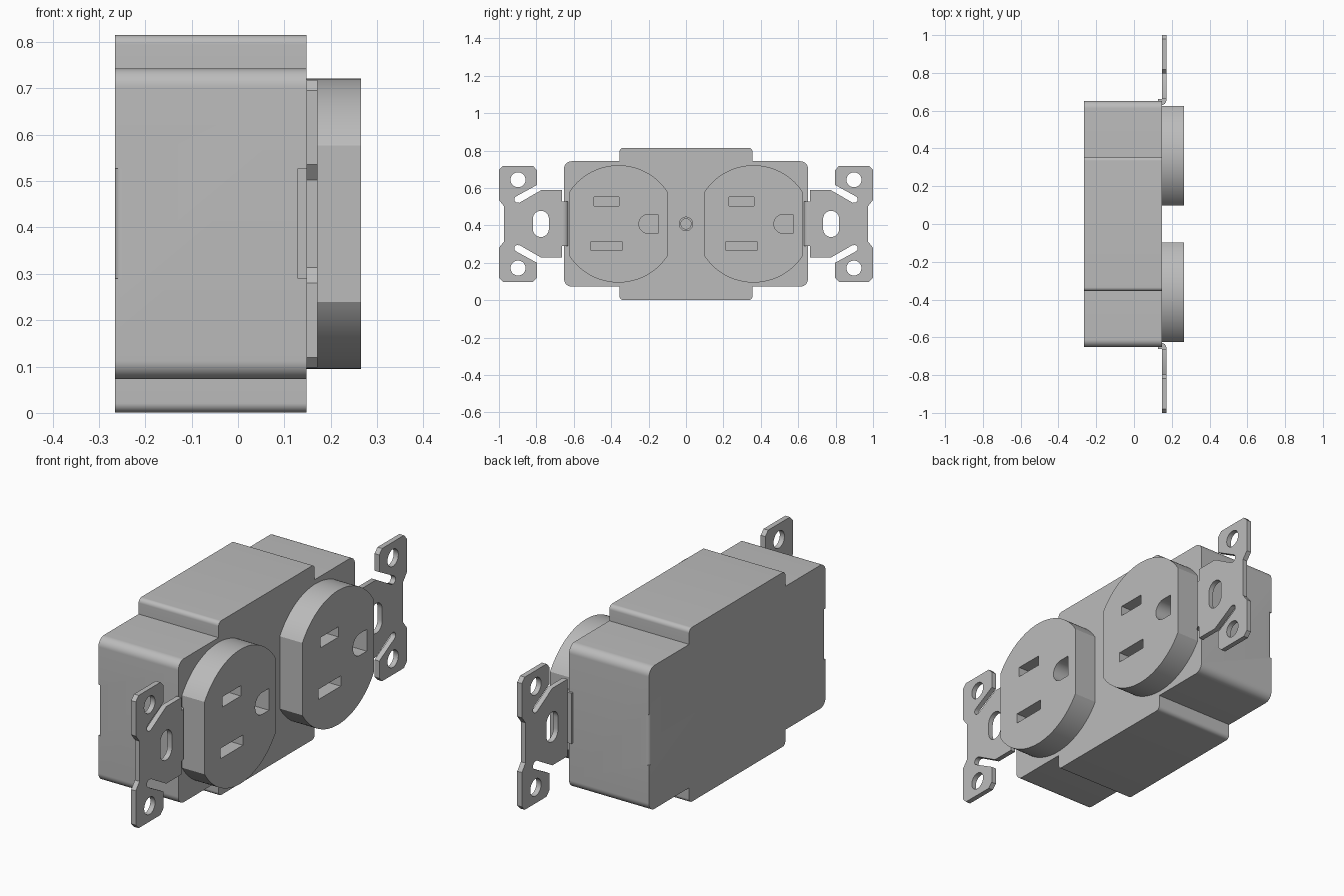
import bpy, bmesh, math
from mathutils import Vector

cube = bpy.data.objects.get("Cube")
if cube:
    bpy.data.objects.remove(cube, do_unlink=True)

grey = bpy.data.materials.new("light_grey")
grey.use_nodes = True
colour = (0.5, 0.5, 0.5, 1)
grey.diffuse_color = colour
grey.node_tree.nodes["Principled BSDF"].inputs["Base Color"].default_value = colour

MID = 0.408            # height of the centre line
BACK, FACE, PLATE, FRONT = -0.265, 0.148, 0.172, 0.265


def extrude(name, pts, lo, hi, axis="x"):
    """Solid from an outline: (y, z) swept along x, or (x, y) swept along z."""
    bm = bmesh.new()
    place = (lambda p, h: (h, *p)) if axis == "x" else (lambda p, h: (*p, h))
    face = bm.faces.new([bm.verts.new(place(p, lo)) for p in pts])
    new = bmesh.ops.extrude_face_region(bm, geom=[face])["geom"]
    step = Vector(place((0, 0), hi - lo))
    bmesh.ops.translate(bm, vec=step, verts=[v for v in new if isinstance(v, bmesh.types.BMVert)])
    bmesh.ops.recalc_face_normals(bm, faces=bm.faces)
    mesh = bpy.data.meshes.new(name)
    bm.to_mesh(mesh)
    bm.free()
    mesh.materials.append(grey)
    ob = bpy.data.objects.new(name, mesh)
    bpy.context.collection.objects.link(ob)
    return ob


def arc(cy, cz, r, start, end, n=12):
    angles = [math.radians(start + (end - start) * i / n) for i in range(n + 1)]
    return [(cy + r * math.cos(a), cz + r * math.sin(a)) for a in angles]


def circle(cy, cz, r):
    return arc(cy, cz, r, 0, 360, 48)[:-1]


def box(y0, y1, z0, z1):
    return [(y0, z0), (y1, z0), (y1, z1), (y0, z1)]


def finish(ob, cutters=()):
    """Cut the holes, then smooth the curved walls."""
    for c in cutters:
        c.hide_render = True
        mod = ob.modifiers.new("cut", "BOOLEAN")
        mod.operation, mod.solver, mod.object = "DIFFERENCE", "EXACT", c
    bpy.ops.object.select_all(action="DESELECT")
    ob.select_set(True)
    bpy.context.view_layer.objects.active = ob
    for mod in list(ob.modifiers):
        bpy.ops.object.modifier_apply(modifier=mod.name)
    for c in cutters:
        bpy.data.objects.remove(c, do_unlink=True)
    bpy.ops.object.shade_smooth_by_angle(angle=math.radians(30))


# Housing: a wide block with a taller middle, all outer corners rounded
def quarter():
    """Upper right quarter of the housing outline, relative to the centre line."""
    return (arc(0.612, 0.295, 0.04, 0, 90) + [(0.355, 0.335)]
            + arc(0.335, 0.387, 0.02, 0, 90))


q = quarter()
upper = q + [(-y, z) for y, z in reversed(q)]
outline = upper + [(-y, -z) for y, z in upper]
housing = extrude("housing", [(y, z + MID) for y, z in outline], BACK, FACE)
cuts = [extrude("screw_recess", circle(0, MID, 0.036), FACE - 0.02, FACE + 0.05),
        extrude("screw_bore", circle(0, MID, 0.027), FACE - 0.12, FACE + 0.05)]
for s in (1, -1):
    # Rounded rear edge where the strap wraps each end
    edge = [(BACK - 0.02, 0.68), (BACK - 0.02, 0.637)] + arc(BACK + 0.015, 0.637, 0.015, 180, 90)
    edge += [(BACK + 0.015, 0.68)]
    cuts.append(extrude("edge_cut", [(x, s * y) for x, y in edge], 0.29, 0.527, "z"))
finish(housing, cuts)

# Outlets: discs with two flattened sides, two blade slots and a ground hole
radius, half_width = 0.3135, 0.264
corner = math.degrees(math.acos(half_width / radius))
for side, cy in (("right", -0.361), ("left", 0.361)):
    disc = (arc(cy, MID, radius, corner, 180 - corner, 40)
            + arc(cy, MID, radius, 180 + corner, 360 - corner, 40))
    outlet = extrude(side + "_outlet", disc, FACE, FRONT)
    ground = [(cy + 0.211, MID + 0.051)] + arc(cy + 0.16, MID, 0.051, 90, 270) + [(cy + 0.211, MID - 0.051)]
    shapes = [box(cy - 0.132, cy + 0.003, 0.503, 0.551),
              box(cy - 0.147, cy + 0.019, 0.267, 0.315), ground]
    finish(outlet, [extrude("slot", p, FACE - 0.05, FRONT + 0.05) for p in shapes])

# Mounting straps: eared plates with diagonal slits, holes and a bend into the housing
half = [(0.663, 0.18), (0.855 - 0.08, 0.18), (0.893, 0.112)]
half += arc(0.9, 0.131, 0.018, -110, -300, 8)[::1]
half += [(0.797, 0.208), (0.797, 0.288), (0.818, 0.31), (0.979, 0.31),
         (1.0, 0.288), (1.0, 0.128), (0.973, 0.094)]
# Slit end curves outward, so its bow is taken on the far side
half[3:12] = [(0.9 + 0.018 * math.cos(a), 0.131 + 0.018 * math.sin(a))
              for a in [math.radians(-120 + 180 * i / 8) for i in range(9)]]
for side, s in (("right", -1), ("left", 1)):
    ring = half + [(y, -z) for y, z in reversed(half)]
    strap = extrude(side + "_strap", [(s * y, z + MID) for y, z in ring], FACE, PLATE)
    oval = arc(0.776, MID + 0.027, 0.043, 0, 180) + arc(0.776, MID - 0.027, 0.043, 180, 360)
    shapes = [oval, circle(0.898, MID + 0.236, 0.04), circle(0.898, MID - 0.236, 0.04)]
    finish(strap, [extrude("hole", [(s * y, z) for y, z in p], FACE - 0.05, PLATE + 0.05)
                   for p in shapes])
    bend = [(FACE - 0.02, 0.663), (PLATE, 0.663)]
    bend += [(FACE + 0.024 * math.cos(a), 0.66 - 0.03 * math.sin(a))
             for a in [math.pi / 2 * i / 8 for i in range(9)]] + [(FACE - 0.02, 0.63)]
    finish(extrude(side + "_strap_bend", [(x, s * y) for x, y in bend], 0.29, 0.527, "z"))
